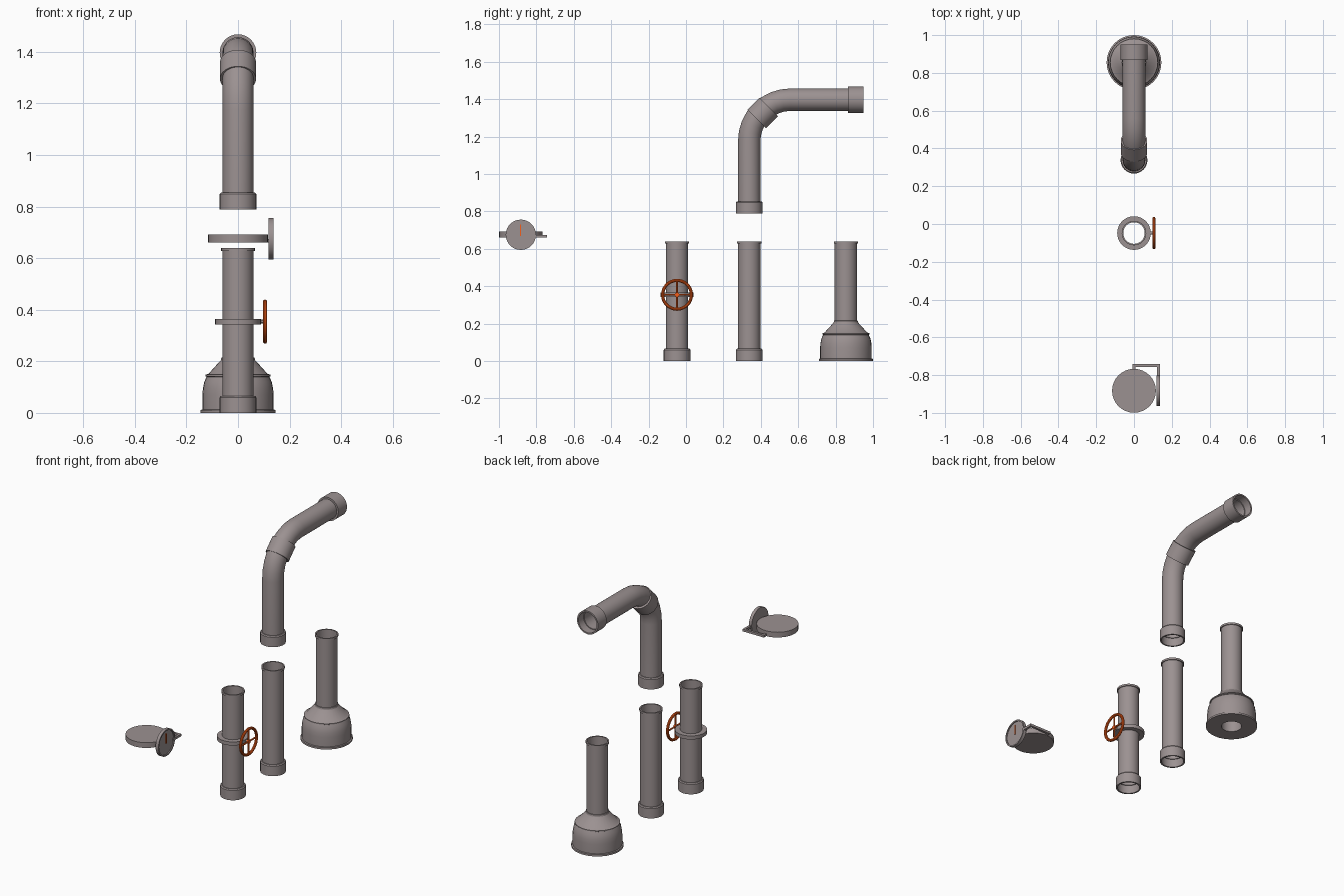
import bpy, bmesh
from math import sin, cos, pi, radians
from mathutils import Vector, Matrix

if "Cube" in bpy.data.objects:
    bpy.data.objects.remove(bpy.data.objects["Cube"])

R, RIM, COLLAR, BORE = 0.06, 0.065, 0.071, 0.057


def paint(name, rgb):
    mat = bpy.data.materials.new(name)
    mat.diffuse_color = (*rgb, 1)
    mat.use_nodes = True
    mat.node_tree.nodes["Principled BSDF"].inputs["Base Color"].default_value = mat.diffuse_color
    return mat


iron = paint("warm_grey_iron", (0.33, 0.285, 0.285))
orange = paint("orange_paint", (0.9, 0.11, 0.01))


def finish(name, bm, mat=iron):
    bmesh.ops.recalc_face_normals(bm, faces=bm.faces[:])
    mesh = bpy.data.meshes.new(name)
    bm.to_mesh(mesh)
    bm.free()
    ob = bpy.data.objects.new(name, mesh)
    bpy.context.collection.objects.link(ob)
    mesh.materials.append(mat)
    bpy.ops.object.select_all(action='DESELECT')
    bpy.context.view_layer.objects.active = ob
    ob.select_set(True)
    bpy.ops.object.shade_smooth_by_angle(angle=radians(30))
    return ob


def loft(name, rings, sides=32):
    """Closed skin through rings (y, z, tilt about x, radius); the last joins the first."""
    bm = bmesh.new()
    loops = []
    for y, z, a, r in rings:
        loops.append([bm.verts.new((r * cos(t), y + r * sin(t) * cos(a), z - r * sin(t) * sin(a)))
                      for t in (2 * pi * i / sides for i in range(sides))])
    for la, lb in zip(loops, loops[1:] + loops[:1]):
        for i in range(sides):
            j = (i + 1) % sides
            bm.faces.new((la[i], la[j], lb[j], lb[i]))
    return finish(name, bm)


def lathe(name, y, profile):
    return loft(name, [(y, z, 0, r) for r, z in profile])


def rod(name, a, b, r, mat=iron, sides=12):
    a, b = Vector(a), Vector(b)
    bm = bmesh.new()
    m = Matrix.Translation((a + b) / 2) @ (b - a).to_track_quat('Z', 'Y').to_matrix().to_4x4()
    bmesh.ops.create_cone(bm, cap_ends=True, segments=sides, radius1=r, radius2=r,
                          depth=(b - a).length, matrix=m)
    return finish(name, bm, mat)


def box(name, centre, size, mat=iron):
    bm = bmesh.new()
    bmesh.ops.create_cube(bm, size=1, matrix=Matrix.Translation(centre) @ Matrix.Diagonal((*size, 1)))
    return finish(name, bm, mat)


# Two straight pipes with a bottom socket and a top rim
socket = [(BORE, 0.05), (0.062, 0.05), (0.062, 0), (COLLAR, 0), (COLLAR, 0.06), (0.066, 0.066), (R, 0.066)]
top = [(R, 0.628), (RIM, 0.628), (RIM, 0.64), (BORE, 0.64)]
lathe("straight_pipe", 0.338, socket + top)
VY, VZ = -0.048, 0.354
lathe("valve_pipe", VY, socket + top)

# Valve flange, stem and hand wheel
lathe("valve_flange", VY, [(BORE, VZ - .011), (.089, VZ - .011), (.089, VZ + .011), (BORE, VZ + .011)])
rod("valve_stem", (0.058, VY, VZ), (0.103, VY, VZ), 0.008)
rod("wheel_hub", (0.098, VY, VZ), (0.111, VY, VZ), 0.012, orange)
bpy.ops.mesh.primitive_torus_add(major_segments=32, minor_segments=10, major_radius=0.077,
                                 minor_radius=0.0085, location=(0.105, VY, VZ), rotation=(0, pi / 2, 0))
wheel = bpy.context.object
wheel.name = "wheel_rim"
wheel.data.materials.append(orange)
bpy.ops.object.shade_smooth_by_angle()
for i in range(4):
    d = Vector((0, cos(i * pi / 2), sin(i * pi / 2)))
    c = Vector((0.105, VY, VZ))
    rod(f"wheel_spoke_{i + 1}", c, c + d * 0.077, 0.005, orange, 8)

# Base pipe rising from a bell-shaped foot
lathe("base_pipe", 0.855, [(BORE, 0), (0.145, 0), (0.145, 0.011), (0.138, 0.013), (0.138, 0.07),
                           (0.136, 0.095), (0.131, 0.12), (0.122, 0.14), (0.126, 0.142), (0.126, 0.148),
                           (0.114, 0.152), (0.066, 0.205), (0.064, 0.215), (R, 0.216)] + top)

# Elbow pipe: vertical leg, quarter bend, horizontal leg, socket at both ends
EY, BZ, BR = 0.338, 1.177, 0.22
EZ, START, END = BZ + BR, 0.788, 0.95
bend = [(EY + BR * (1 - cos(a)), BZ + BR * sin(a), a) for a in (pi / 2 * i / 8 for i in range(9))]
low = [(r, START + z) for r, z in socket]
high = [(r, END - z) for r, z in socket[:4]] + [(COLLAR, END - .083), (R, END - .083)]
rings = [(EY, z, 0, r) for r, z in low]
rings += [(y, z, a, R) for y, z, a in bend]
rings += [(y, EZ, pi / 2, r) for r, y in reversed(high)]
rings += [(y, z, a, BORE) for y, z, a in reversed(bend)]
loft("elbow_pipe", rings)

# Sleeve at the middle of the bend, set slightly towards its inside
my, mz, ma = bend[4]
my, mz = my + 0.008, mz - 0.006
loft("elbow_sleeve", [(my + s * sin(ma), mz + s * cos(ma), ma, r) for r, s in
                      [(0.058, -0.045), (0.07, -0.045), (0.07, 0.045), (0.058, 0.045)]])

# Gauge: flat disc, bent bracket, round dial with needle
GY, GZ = -0.883, 0.675
rod("gauge_disc", (0, GY, 0.66), (0, GY, 0.692), 0.116, sides=32)
path = [(0, -0.78, 0.668), (0, -0.749, 0.668), (0.13, -0.749, 0.668), (0.13, -0.81, 0.668)]
for i in range(3):
    a, b = Vector(path[i]), Vector(path[i + 1])
    size = [abs(v) + 0.014 for v in (b - a)]
    size[2] = 0.014
    box(f"gauge_bracket_{i + 1}", (a + b) / 2, size)
bm = bmesh.new()
profile = [(0, 0.118), (0.081, 0.118), (0.081, 0.137), (0.073, 0.137), (0.073, 0.131), (0, 0.131)]
vs = [bm.verts.new((x, GY + r, GZ)) for r, x in profile]
es = [bm.edges.new(p) for p in zip(vs, vs[1:])]
bmesh.ops.spin(bm, geom=vs + es, cent=(0, GY, GZ), axis=(1, 0, 0), angle=2 * pi, steps=32)
bmesh.ops.remove_doubles(bm, verts=bm.verts[:], dist=1e-5)
finish("gauge_dial", bm)
box("gauge_needle", (0.133, GY - 0.001, GZ + 0.024), (0.005, 0.006, 0.06), orange)
